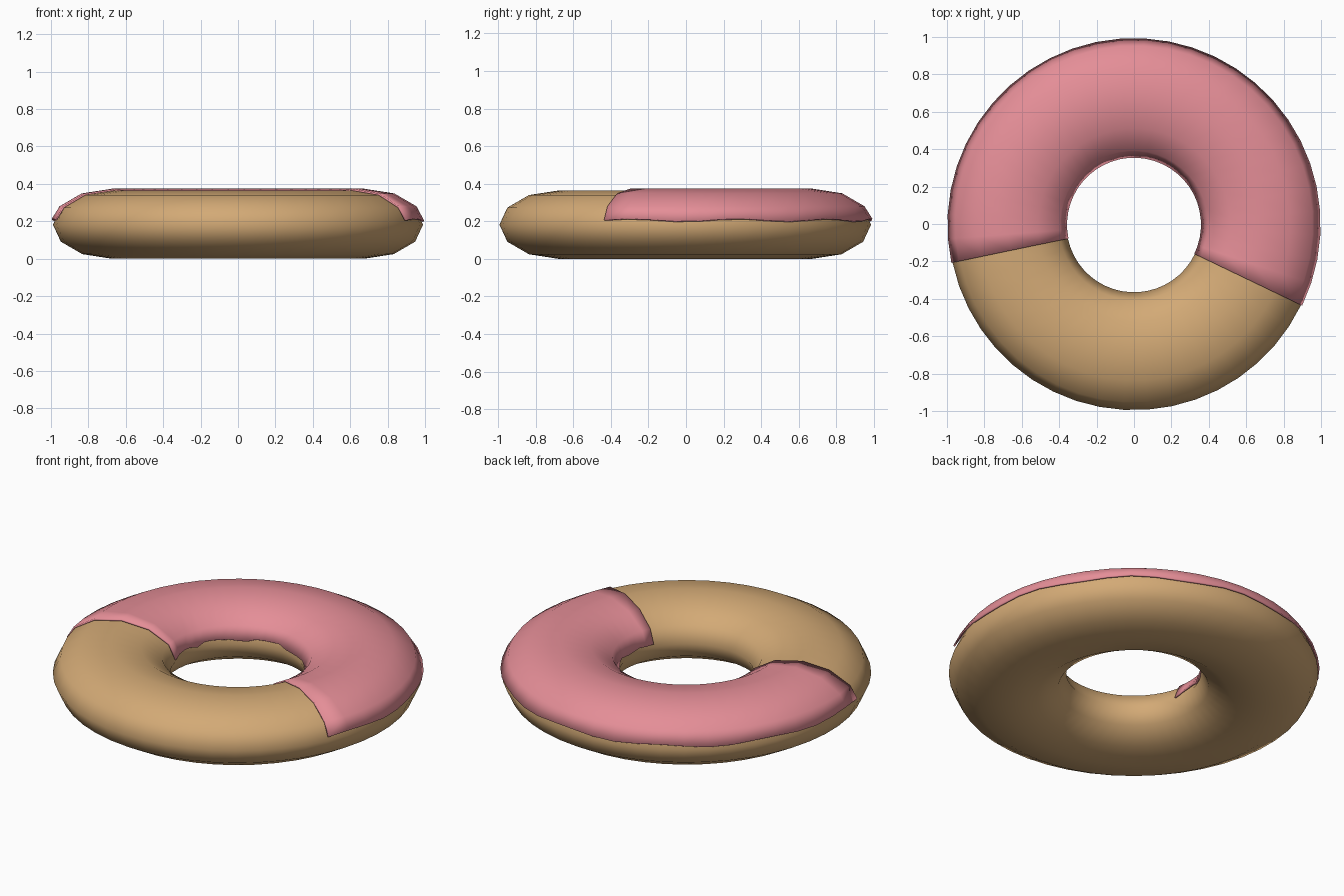
import bpy, math, random

if "Cube" in bpy.data.objects:
    bpy.data.objects.remove(bpy.data.objects["Cube"])

random.seed(4)
SEG, RING = 48, 12                 # segments around the ring and around the tube
R, W, H = 0.676, 0.315, 0.182      # ring radius, tube half width, tube half height
CZ, CY = 0.182, -0.004             # ring centre
START = math.radians(-25.7)        # first edge of the icing
STEP = 2 * math.pi / SEG


def material(name, rgb):
    m = bpy.data.materials.new(name)
    m.diffuse_color = (*rgb, 1)
    m.use_nodes = True
    m.node_tree.nodes["Principled BSDF"].inputs["Base Color"].default_value = m.diffuse_color
    return m


def make(name, verts, faces, mat, angle):
    me = bpy.data.meshes.new(name)
    me.from_pydata(verts, [], faces)
    ob = bpy.data.objects.new(name, me)
    bpy.context.collection.objects.link(ob)
    me.materials.append(mat)
    bpy.ops.object.select_all(action='DESELECT')
    ob.select_set(True)
    bpy.context.view_layer.objects.active = ob
    bpy.ops.object.shade_smooth_by_angle(angle=math.radians(angle))
    return ob


def place(i, r, z):
    a = START + i * STEP
    return (r * math.cos(a), r * math.sin(a) + CY, z)


def tube(j):
    p = 2 * math.pi * j / RING
    return R + W * math.cos(p), CZ + H * math.sin(p)


# dough: full flattened ring
verts = [place(i, *tube(j)) for i in range(SEG) for j in range(RING)]
faces = []
for i in range(SEG):
    for j in range(RING):
        a, b = i * RING, (i + 1) % SEG * RING
        k = (j + 1) % RING
        faces.append((a + j, b + j, b + k, a + k))
make("dough", verts, faces, material("golden dough", (0.65, 0.40, 0.18)), 80)

# icing: thin shell over the upper half, 29 segments long, with wavy lower edges
N, HALF = 29, RING // 2
verts, faces = [], []
for i in range(N + 1):
    for j in range(HALF + 1):
        r, z = tube(j)
        if j == 0:
            r, z = r - 0.002, z + 0.021 + 0.007 * math.sin(i * 1.4)
        elif j == HALF:
            dip = -0.015 if i == N else random.uniform(-0.012, 0.014)
            r, z = r + 0.006, z + 0.022 + dip
        verts.append(place(i, r, z))
for i in range(N):
    for j in range(HALF):
        a, b = i * (HALF + 1) + j, (i + 1) * (HALF + 1) + j
        faces.append((a, b, b + 1, a + 1))
icing = make("icing", verts, faces, material("pink icing", (0.78, 0.27, 0.31)), 60)
sol = icing.modifiers.new("thickness", 'SOLIDIFY')
sol.thickness, sol.offset = 0.010, 1
